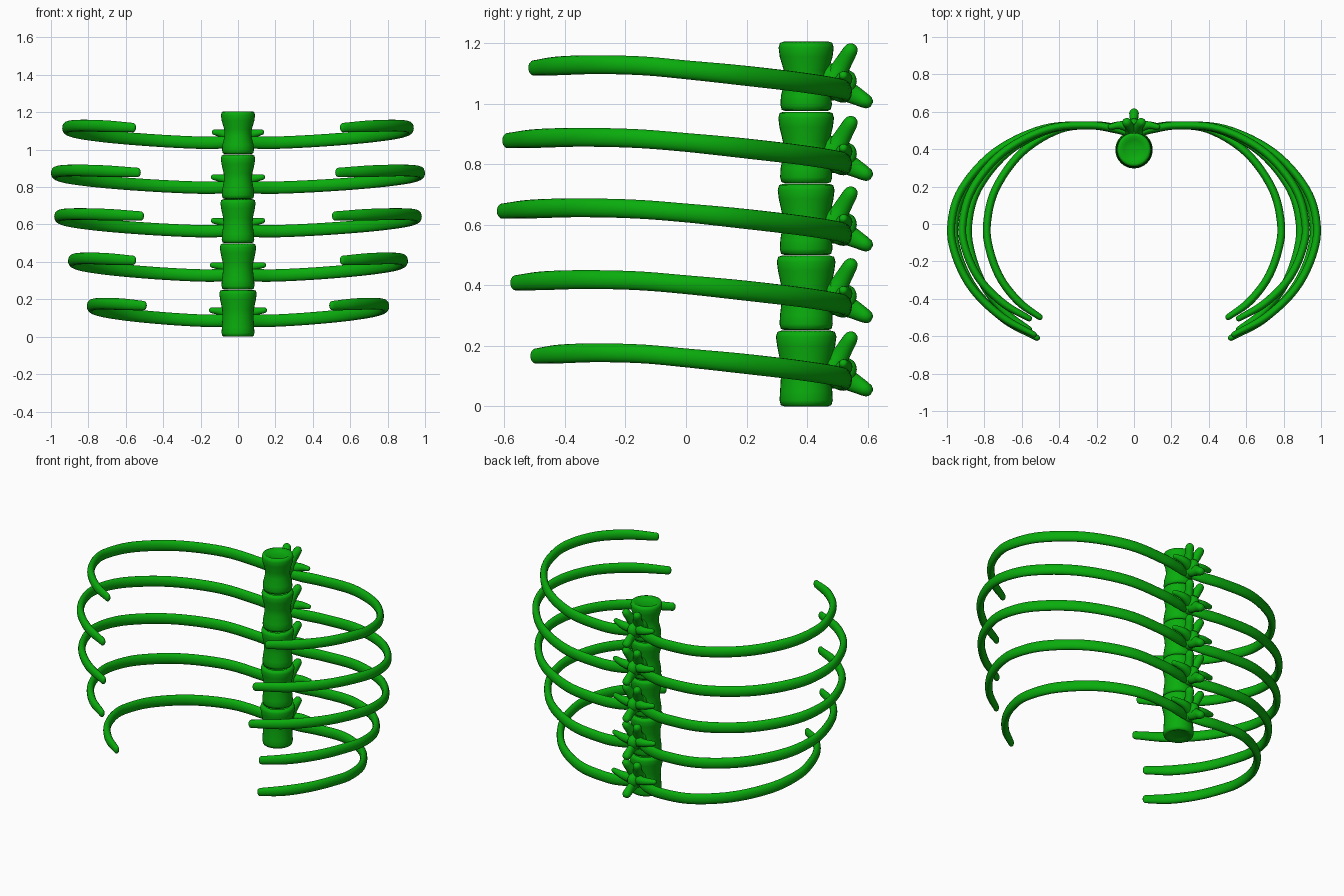
import bpy, bmesh, math
from mathutils import Vector

cube = bpy.data.objects.get("Cube")
if cube:
    bpy.data.objects.remove(cube)

green = bpy.data.materials.new("green")
green.use_nodes = True
green.diffuse_color = (0.003, 0.42, 0.004, 1)
green.node_tree.nodes["Principled BSDF"].inputs["Base Color"].default_value = green.diffuse_color


def finish(name, bm):
    bmesh.ops.recalc_face_normals(bm, faces=bm.faces)
    mesh = bpy.data.meshes.new(name)
    bm.to_mesh(mesh)
    bm.free()
    mesh.materials.append(green)
    for p in mesh.polygons:
        p.use_smooth = True
    ob = bpy.data.objects.new(name, mesh)
    bpy.context.collection.objects.link(ob)


def skin(bm, rings):
    """Bridge equal rings of points and cap both ends."""
    loops = [[bm.verts.new(p) for p in ring] for ring in rings]
    n = len(loops[0])
    for a, b in zip(loops, loops[1:]):
        for k in range(n):
            bm.faces.new((a[k], a[(k + 1) % n], b[(k + 1) % n], b[k]))
    bm.faces.new(loops[0])
    bm.faces.new(loops[-1])


def spline(pts, steps):
    """Catmull-Rom through the points."""
    ext = [2 * pts[0] - pts[1]] + pts + [2 * pts[-1] - pts[-2]]
    out = []
    for a, b, c, d in zip(ext, ext[1:], ext[2:], ext[3:]):
        for s in range(steps):
            t = s / steps
            out.append(0.5 * (2 * b + (c - a) * t + (2 * a - 5 * b + 4 * c - d) * t * t
                              + (3 * b - a - 3 * c + d) * t ** 3))
    return out + [pts[-1]]


def tube(bm, pts, steps=5, sides=16):
    """Oval tube with rounded ends; each point is x, y, z, half width, half height."""
    path = spline([Vector(p) for p in pts], steps)
    frames = []
    for k, p in enumerate(path):
        tan = path[min(k + 1, len(path) - 1)] - path[max(k - 1, 0)]
        tan = Vector(tan[:3]).normalized()
        side = tan.cross(Vector((0, 0, 1))).normalized()
        frames.append((Vector(p[:3]), tan, side, side.cross(tan), p[3], p[4], 1.0))

    def cap(frame, sign):
        c, tan, side, up, w, h, _ = frame
        return [(c + tan * sign * w * math.sqrt(1 - f * f), tan, side, up, w, h, f)
                for f in (0.3, 0.6, 0.85)]
    frames = cap(frames[0], -1) + frames + cap(frames[-1], 1)[::-1]
    angles = [2 * math.pi * k / sides for k in range(sides)]
    skin(bm, [[c + f * (side * w * math.cos(a) + up * h * math.sin(a)) for a in angles]
              for c, tan, side, up, w, h, f in frames])


SPINE_Y = 0.397


def vertebra_body(name, z0, z1, top, waist, bottom):
    # waisted drum with rounded rims and dished ends
    h = z1 - z0
    profile = [(0.02, 0.012), (bottom * 0.6, 0.01), (bottom * 0.82, 0), (bottom * 0.95, 0.004),
               (bottom, 0.02), (bottom * 0.98, 0.05), (waist, h * 0.42), (waist * 1.02, h * 0.58),
               (top * 0.96, h - 0.05), (top, h - 0.02), (top * 0.95, h - 0.004),
               (top * 0.82, h), (top * 0.6, h - 0.012), (0.02, h - 0.016)]
    bm = bmesh.new()
    angles = [2 * math.pi * k / 32 for k in range(32)]
    skin(bm, [[(r * math.cos(a), SPINE_Y + r * math.sin(a), z0 + z) for a in angles]
              for r, z in profile])
    finish(name, bm)


def vertebra_arch(name, z, spread):
    # arch behind the body with its bony processes
    bm = bmesh.new()
    tube(bm, [(0, 0.44, z + 0.025, 0.05, 0.06), (0, 0.5, z + 0.025, 0.042, 0.06),
              (0, 0.53, z + 0.02, 0.034, 0.045)])
    # square-tipped process pointing down and back
    tube(bm, [(0, 0.5, z + 0.01, 0.03, 0.042), (0, 0.55, z - 0.015, 0.022, 0.032),
              (0, 0.592, z - 0.038, 0.026, 0.024)])
    for s in (-1, 1):
        # forked upper process
        tube(bm, [(s * 0.015, 0.48, z + 0.02, 0.03, 0.035), (s * 0.02, 0.512, z + 0.075, 0.026, 0.03),
                  (s * 0.038, 0.543, z + 0.128, 0.025, 0.024)])
        # side process
        tube(bm, [(s * 0.01, 0.51, z + 0.025, 0.03, 0.035), (s * 0.07, 0.528, z + 0.036, 0.022, 0.024),
                  (s * spread, 0.52, z + 0.046, 0.015, 0.015)])
    finish(name, bm)


# rib course: back half as (x share, y, rise), front half as (x share, y share, rise)
BACK = [(0.03, 0.485, 0.008), (0.11, 0.508, 0.003), (0.25, 0.527, 0.003), (0.5, 0.508, 0.015),
        (0.76, 0.385, 0.035), (0.94, 0.19, 0.058)]
FRONT = [(1, 0, 0.077), (0.95, 0.28, 0.09), (0.75, 0.58, 0.094), (0.41, 0.83, 0.09), (0.03, 0.99, 0.083)]


def rib(name, side, z, reach, tip_x, tip_y):
    pts = [(side * x * reach, y, z + dz, 0.021, 0.033) for x, y, dz in BACK]
    pts += [(side * (tip_x + (reach - tip_x) * x), tip_y * y, z + dz, 0.021, 0.031)
            for x, y, dz in FRONT]
    pts[0] = pts[0][:3] + (0.018, 0.026)
    pts[-1] = pts[-1][:3] + (0.016, 0.025)
    bm = bmesh.new()
    tube(bm, pts, steps=6)
    finish(name, bm)


# per level: base, top, rim radii (top, waist, bottom), rib root height, reach, tip x, tip y, process spread
LEVELS = [
    (0.0, 0.25, 0.1, 0.083, 0.088, 0.083, 0.786, 0.495, -0.503, 0.14),
    (0.252, 0.498, 0.097, 0.08, 0.088, 0.325, 0.886, 0.55, -0.57, 0.135),
    (0.5, 0.735, 0.094, 0.078, 0.087, 0.562, 0.96, 0.505, -0.615, 0.13),
    (0.737, 0.973, 0.092, 0.075, 0.086, 0.795, 0.977, 0.522, -0.597, 0.13),
    (0.976, 1.205, 0.091, 0.072, 0.085, 1.035, 0.917, 0.55, -0.51, 0.125),
]
for n, (z0, z1, top, waist, bottom, root, reach, tx, ty, spread) in enumerate(LEVELS, 1):
    vertebra_body(f"vertebra_body_{n}", z0, z1, top, waist, bottom)
    vertebra_arch(f"vertebra_arch_{n}", root + 0.012, spread)
    for label, side in (("left", 1), ("right", -1)):
        rib(f"{label}_rib_{n}", side, root, reach, tx, ty)
